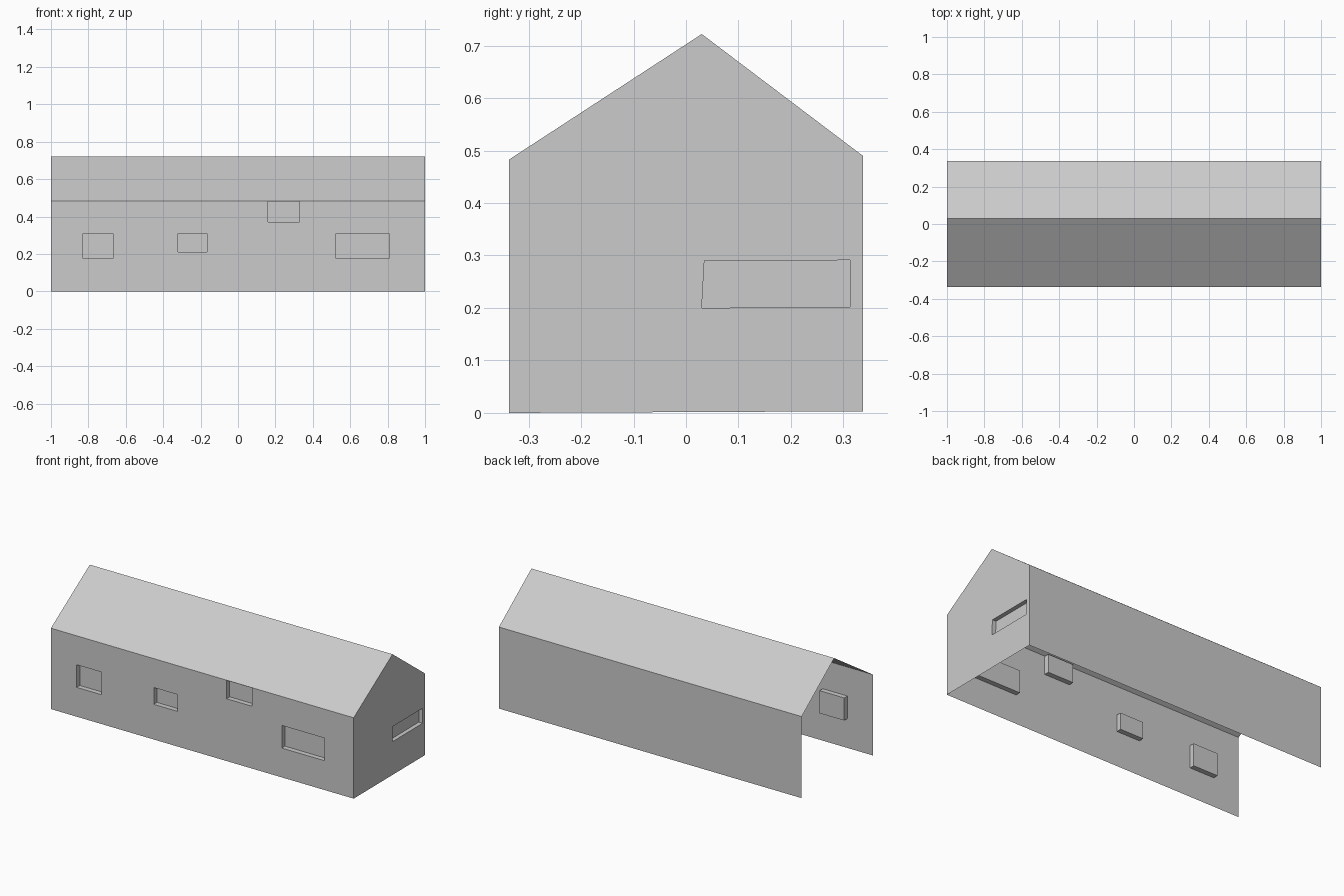
import bpy, bmesh
from mathutils import Vector

if "Cube" in bpy.data.objects:
    bpy.data.objects.remove(bpy.data.objects["Cube"])

L, W = 1.0, 0.337                      # half length, half width
EAVE_F, EAVE_B = 0.483, 0.49           # eave heights, front and back
RIDGE_Y, RIDGE_Z = 0.03, 0.722


def panel(name, outline, normal, windows=(), depth=0.03):
    """Flat wall from an outline, with recessed windows (all counter-clockwise from outside)."""
    normal = Vector(normal)
    bm = bmesh.new()
    edges = []

    def loop(points):
        vs = [bm.verts.new(p) for p in points]
        return vs, [bm.edges.new((vs[i], vs[i - 1])) for i in range(len(vs))]

    vs, es = loop(outline)
    if not windows:
        bm.faces.new(vs)
    else:
        edges += es
        holes = []
        for win in windows:
            vs, es = loop(win)
            holes.append(vs)
            edges += es
        bmesh.ops.triangle_fill(bm, edges=edges, normal=normal)
        bm.normal_update()
        for f in bm.faces:
            if f.normal.dot(normal) < 0:
                f.normal_flip()
        # window reveals and panes
        for vs in holes:
            inner = [bm.verts.new(v.co - normal * depth) for v in vs]
            for i in range(len(vs)):
                j = (i + 1) % len(vs)
                bm.faces.new((vs[i], vs[j], inner[j], inner[i]))
            bm.faces.new(inner)
    me = bpy.data.meshes.new(name)
    bm.to_mesh(me)
    bm.free()
    ob = bpy.data.objects.new(name, me)
    bpy.context.collection.objects.link(ob)
    return ob


def front_window(x0, x1, z0, z1):
    return [(x0, -W, z0), (x1, -W, z0), (x1, -W, z1), (x0, -W, z1)]


# front wall with four recessed windows
panel("front_wall",
      [(-L, -W, 0), (L, -W, 0), (L, -W, EAVE_F), (-L, -W, EAVE_F)], (0, -1, 0),
      [front_window(-0.83, -0.667, 0.175, 0.31),
       front_window(-0.32, -0.165, 0.21, 0.31),
       front_window(0.16, 0.33, 0.372, 0.481),
       front_window(0.525, 0.807, 0.175, 0.31)])

# back wall, plain
panel("back_wall", [(L, W, 0.003), (-L, W, 0.003), (-L, W, EAVE_B), (L, W, EAVE_B)], (0, 1, 0))

# right gable wall with one long window; left end stays open
panel("gable_wall",
      [(L, -W, 0), (L, W, 0.003), (L, W, EAVE_B), (L, RIDGE_Y, RIDGE_Z), (L, -W, EAVE_F)], (1, 0, 0),
      [[(L, 0.03, 0.2), (L, 0.313, 0.202), (L, 0.313, 0.291), (L, 0.035, 0.29)]], depth=0.025)

# two roof slopes
panel("roof_front", [(-L, -W, EAVE_F), (L, -W, EAVE_F), (L, RIDGE_Y, RIDGE_Z), (-L, RIDGE_Y, RIDGE_Z)], (0, -1, 1))
panel("roof_back", [(L, W, EAVE_B), (-L, W, EAVE_B), (-L, RIDGE_Y, RIDGE_Z), (L, RIDGE_Y, RIDGE_Z)], (0, 1, 1))
